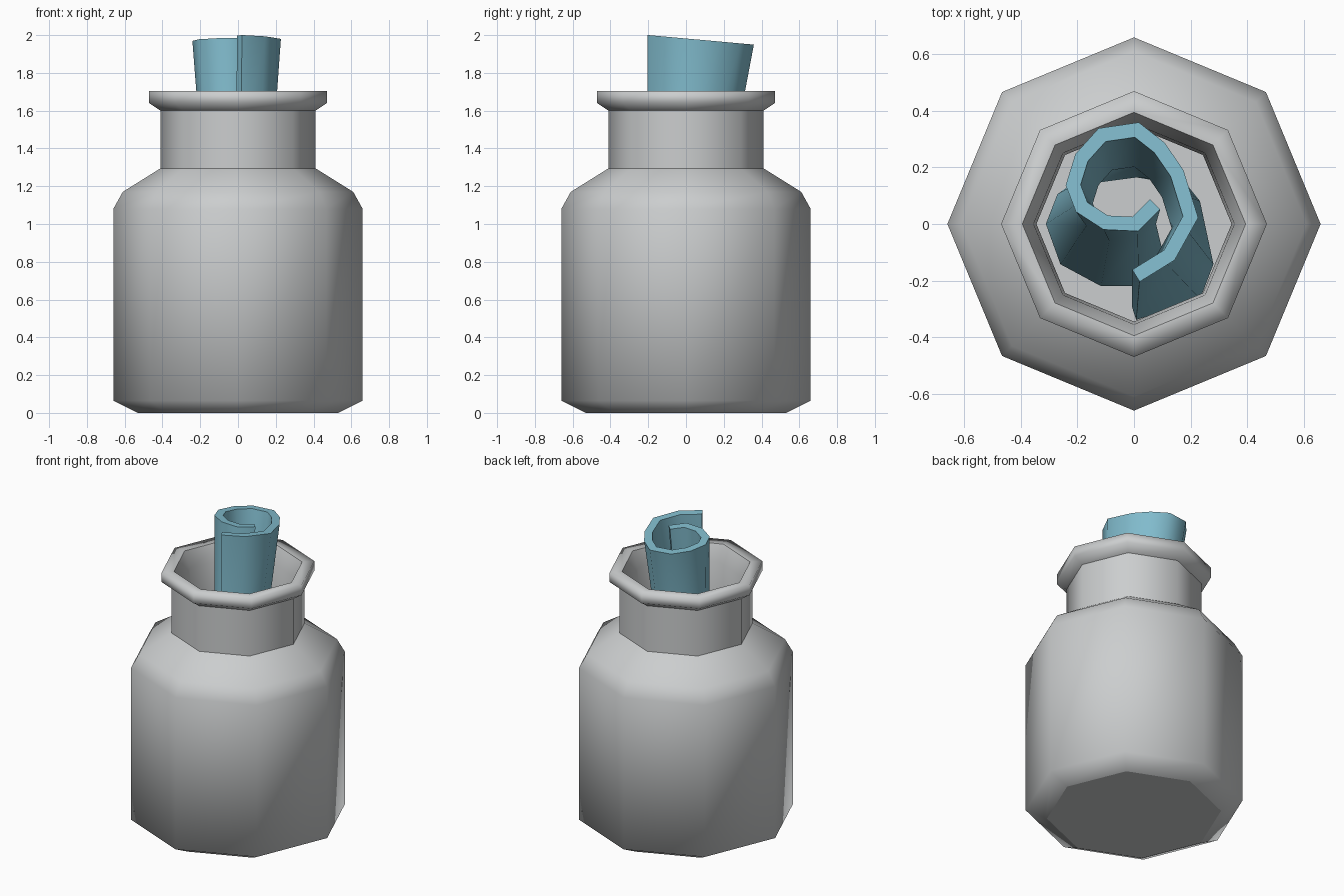
import bpy, bmesh, math
from mathutils import Vector

if "Cube" in bpy.data.objects:
    bpy.data.objects.remove(bpy.data.objects["Cube"])


def material(name, rgb):
    m = bpy.data.materials.new(name)
    m.diffuse_color = (*rgb, 1)
    m.use_nodes = True
    m.node_tree.nodes["Principled BSDF"].inputs["Base Color"].default_value = m.diffuse_color
    return m


def make_object(name, bm, mat):
    bmesh.ops.recalc_face_normals(bm, faces=bm.faces)
    me = bpy.data.meshes.new(name)
    bm.to_mesh(me)
    bm.free()
    me.materials.append(mat)
    ob = bpy.data.objects.new(name, me)
    bpy.context.collection.objects.link(ob)
    return ob


grey = material("pale grey glass", (0.60, 0.615, 0.62))
blue = material("soft blue paper", (0.22, 0.50, 0.61))

# Jar: eight-sided lathe, outside then inside (radius, height, sharp ring)
PROFILE = [(0.53, 0, True), (0.66, 0.065, False), (0.66, 1.08, False),
           (0.61, 1.17, False), (0.41, 1.295, True), (0.41, 1.60, True),
           (0.47, 1.64, False), (0.47, 1.705, False), (0.395, 1.705, True),
           (0.355, 1.60, False), (0.345, 1.29, True), (0.56, 1.14, False),
           (0.605, 1.06, False), (0.605, 0.09, False), (0.50, 0.05, True)]
SIDES = 8
bm = bmesh.new()
rings = []
for r, z, sharp in PROFILE:
    rings.append([bm.verts.new((r * math.cos(math.tau * i / SIDES),
                                r * math.sin(math.tau * i / SIDES), z))
                  for i in range(SIDES)])
for a, b in zip(rings, rings[1:]):
    for i in range(SIDES):
        j = (i + 1) % SIDES
        bm.faces.new((a[i], a[j], b[j], b[i]))
bm.faces.new(rings[0])
bm.faces.new(rings[-1])
for f in bm.faces:
    f.smooth = True
for (r, z, sharp), ring in zip(PROFILE, rings):
    if sharp:
        for i in range(SIDES):
            bm.edges.get((ring[i], ring[(i + 1) % SIDES])).smooth = False
make_object("jar", bm, grey)

# Paper scroll: spiral centre lines at the top and the bottom
TOP = [(0.075, 0.07), (0.005, 0.0), (-0.10, 0.005), (-0.185, 0.06),
       (-0.215, 0.138), (-0.185, 0.235), (-0.113, 0.315), (0.01, 0.333),
       (0.09, 0.27), (0.152, 0.18), (0.20, 0.025), (0.125, -0.11),
       (0.007, -0.183)]
BOTTOM = [(0.10, -0.13), (0.01, -0.195), (-0.11, -0.195), (-0.24, -0.125),
          (-0.285, 0.0), (-0.25, 0.09), (-0.14, 0.17), (0.01, 0.19),
          (0.13, 0.17), (0.21, 0.07), (0.255, -0.14), (0.215, -0.245),
          (0.0, -0.315)]
# Narrow waist inside the neck
WAIST = [(x * 0.8, 0.022 + (y - 0.075) * 0.8) for x, y in TOP]
LEVELS = [(TOP, 1.982), (WAIST, 1.42), (BOTTOM, 0.09)]
HALF = 0.025
SLOPE = 0.09


def strip(points, z0, bm):
    """Inner and outer vertices of a thick spiral line on a tilted plane."""
    pts = [Vector(p) for p in points]
    sides = ([], [])
    for i, p in enumerate(pts):
        dirs = []
        if i:
            dirs.append((p - pts[i - 1]).normalized())
        if i < len(pts) - 1:
            dirs.append((pts[i + 1] - p).normalized())
        d = sum(dirs, Vector((0, 0))).normalized()
        n = Vector((-d.y, d.x)) * HALF / max(d.dot(dirs[0]), 0.6)
        for s, side in zip((1, -1), sides):
            q = p + n * s
            side.append(bm.verts.new((q.x, q.y, z0 - SLOPE * q.y)))
    return sides[0] + sides[1][::-1]


bm = bmesh.new()
loops = [strip(p, z, bm) for p, z in LEVELS]
n = len(loops[0])
for a, b in zip(loops, loops[1:]):
    for i in range(n):
        j = (i + 1) % n
        bm.faces.new((a[i], a[j], b[j], b[i]))
for loop in (loops[0], loops[-1]):
    for i in range(n // 2 - 1):
        bm.faces.new((loop[i], loop[i + 1], loop[n - 2 - i], loop[n - 1 - i]))
scroll = make_object("paper_scroll", bm, blue)
bpy.ops.object.select_all(action='DESELECT')
scroll.select_set(True)
bpy.context.view_layer.objects.active = scroll
bpy.ops.object.shade_smooth_by_angle(angle=math.radians(50))
